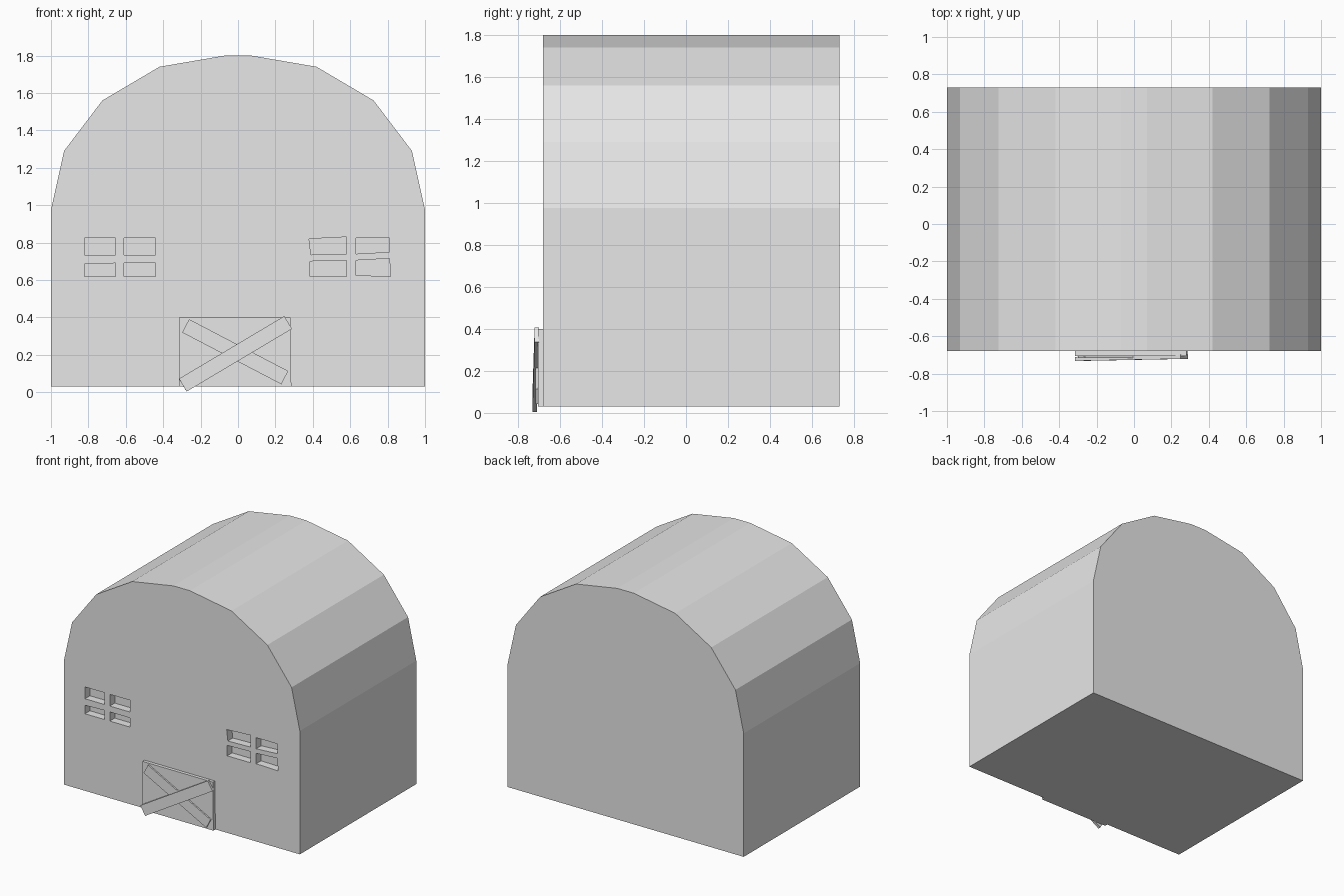
import bpy, bmesh, math
from mathutils import Matrix, Vector

cube = bpy.data.objects.get("Cube")
if cube:
    bpy.data.objects.remove(cube, do_unlink=True)

FRONT, BACK = -0.68, 0.73

grey = bpy.data.materials.new("plain_grey")
grey.use_nodes = True
grey.diffuse_color = (0.8, 0.8, 0.8, 1)
grey.node_tree.nodes["Principled BSDF"].inputs["Base Color"].default_value = (0.8, 0.8, 0.8, 1)


def prism(name, outline, y0, y1):
    """Extrude an (x, z) outline from y0 to y1."""
    bm = bmesh.new()
    face = bm.faces.new([bm.verts.new((x, y0, z)) for x, z in outline])
    side = bmesh.ops.extrude_face_region(bm, geom=[face])
    moved = [g for g in side["geom"] if isinstance(g, bmesh.types.BMVert)]
    bmesh.ops.translate(bm, verts=moved, vec=(0, y1 - y0, 0))
    bmesh.ops.recalc_face_normals(bm, faces=bm.faces)
    mesh = bpy.data.meshes.new(name)
    bm.to_mesh(mesh)
    bm.free()
    mesh.materials.append(grey)
    obj = bpy.data.objects.new(name, mesh)
    bpy.context.collection.objects.link(obj)
    return obj


def plank(name, start, end, width, thickness):
    """Board whose centre line runs between two 3D points."""
    a, b = Vector(start), Vector(end)
    along = (b - a).normalized()
    across = along.cross(Vector((0, 1, 0))).normalized()
    out = across.cross(along)
    turn = Matrix((along, out, across)).transposed().to_4x4()
    bm = bmesh.new()
    bmesh.ops.create_cube(bm, size=1)
    bmesh.ops.scale(bm, verts=bm.verts, vec=((b - a).length, thickness, width))
    bmesh.ops.transform(bm, verts=bm.verts, matrix=Matrix.Translation((a + b) / 2) @ turn)
    bmesh.ops.recalc_face_normals(bm, faces=bm.faces)
    mesh = bpy.data.meshes.new(name)
    bm.to_mesh(mesh)
    bm.free()
    mesh.materials.append(grey)
    obj = bpy.data.objects.new(name, mesh)
    bpy.context.collection.objects.link(obj)
    return obj


# Barn body with a faceted arched roof
half = [(1, 0.03), (1, 0.975), (0.93, 1.29), (0.725, 1.56), (0.42, 1.74), (0.07, 1.8)]
barn = prism("barn_body", half + [(-x, z) for x, z in reversed(half)], FRONT, BACK)

# Recessed window panes, hand-cut and slightly uneven
panes = [
    [(-0.82, 0.735), (-0.655, 0.735), (-0.655, 0.825), (-0.82, 0.825)],
    [(-0.61, 0.735), (-0.44, 0.735), (-0.44, 0.825), (-0.61, 0.825)],
    [(-0.82, 0.62), (-0.655, 0.62), (-0.655, 0.69), (-0.82, 0.685)],
    [(-0.61, 0.62), (-0.44, 0.62), (-0.44, 0.69), (-0.61, 0.69)],
    [(0.39, 0.735), (0.58, 0.74), (0.58, 0.83), (0.38, 0.82)],
    [(0.63, 0.74), (0.81, 0.75), (0.81, 0.825), (0.63, 0.825)],
    [(0.385, 0.62), (0.58, 0.62), (0.58, 0.705), (0.385, 0.7)],
    [(0.63, 0.625), (0.815, 0.62), (0.81, 0.715), (0.63, 0.705)],
]
for outline in panes:
    cutter = prism("window_cutter", outline, FRONT - 0.1, FRONT + 0.06)
    cutter.hide_render = True
    cut = barn.modifiers.new("window", "BOOLEAN")
    cut.operation, cut.solver, cut.object = "DIFFERENCE", "EXACT", cutter
    bpy.context.view_layer.objects.active = barn
    bpy.ops.object.modifier_apply(modifier=cut.name)
    bpy.data.objects.remove(cutter, do_unlink=True)

# Door with two crossed boards
prism("door", [(-0.315, 0.03), (0.285, 0.03), (0.28, 0.4), (-0.315, 0.4)], FRONT - 0.025, FRONT + 0.005)
plank("lower_board", (-0.28, -0.707, 0.355), (0.25, -0.707, 0.078), 0.08, 0.018)
plank("upper_board", (-0.295, -0.721, 0.038), (0.268, -0.71, 0.373), 0.08, 0.022)
